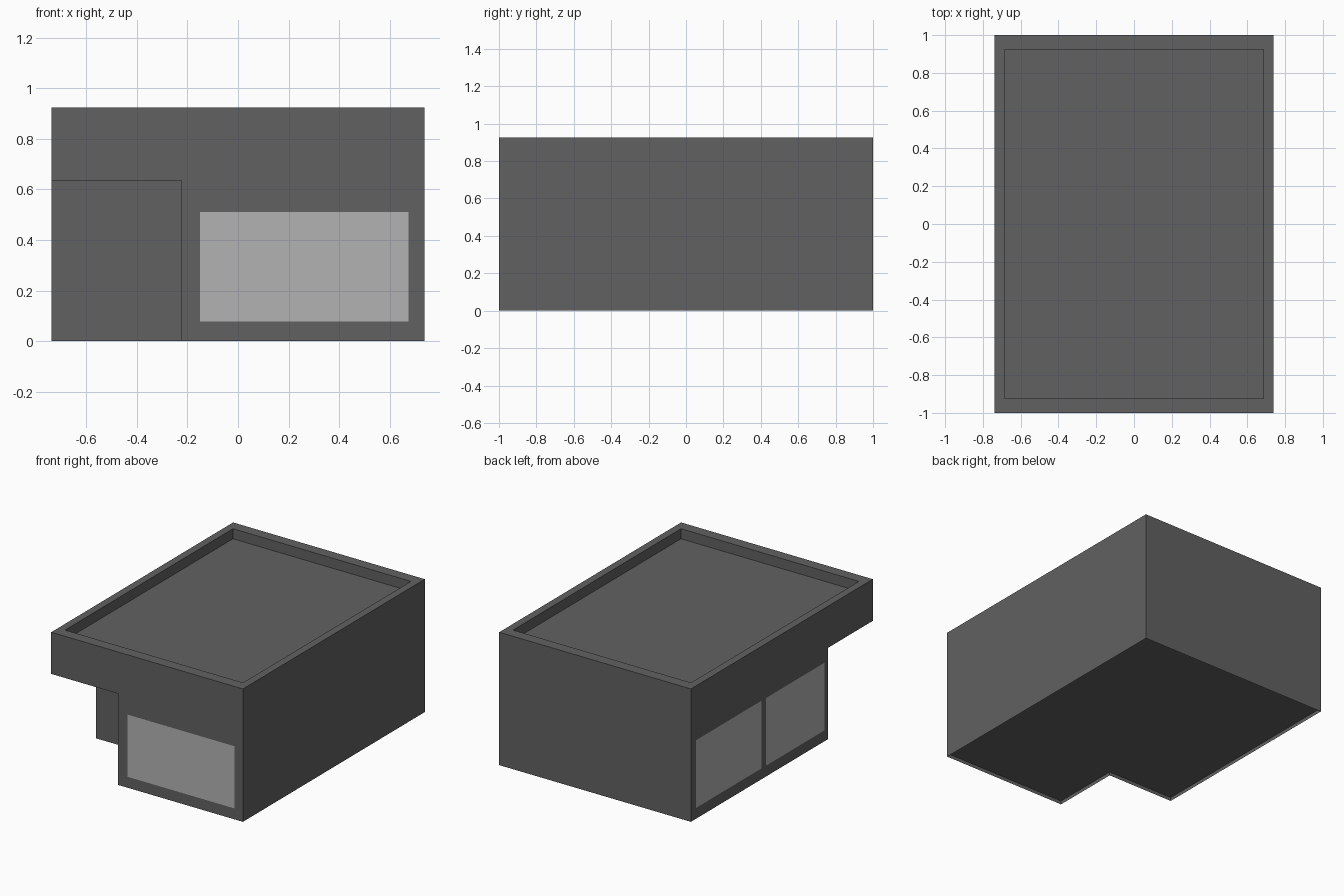
import bpy, bmesh

if "Cube" in bpy.data.objects:
    bpy.data.objects.remove(bpy.data.objects["Cube"])

X, Y, H = 0.738, 1.0, 0.925           # outer half sizes and height
NX, NY, NZ = -0.223, -0.51, 0.635     # porch corner cut: inner x, inner y, ceiling
IX, IY, ROOF = 0.685, 0.923, 0.855    # inside of parapet, roof level
FLOOR = 0.025


def material(name, v):
    m = bpy.data.materials.new(name)
    m.diffuse_color = (v, v, v, 1)
    m.use_nodes = True
    m.node_tree.nodes["Principled BSDF"].inputs["Base Color"].default_value = m.diffuse_color
    return m


def build(name, polys, mat, recalc=False):
    bm = bmesh.new()
    for poly in polys:
        bm.faces.new([bm.verts.new(p) for p in poly])
    bmesh.ops.remove_doubles(bm, verts=bm.verts, dist=1e-5)
    if recalc:
        bmesh.ops.recalc_face_normals(bm, faces=bm.faces)
    me = bpy.data.meshes.new(name)
    bm.to_mesh(me)
    bm.free()
    me.materials.append(mat)
    ob = bpy.data.objects.new(name, me)
    bpy.context.collection.objects.link(ob)
    return ob


def ring(x, y, z):
    return [(-x, -y, z), (x, -y, z), (x, y, z), (-x, y, z)]


def band(a, b):
    return [[a[i], a[(i + 1) % 4], b[(i + 1) % 4], b[i]] for i in range(4)]


wall = material("wall_grey", 0.12)
glass = material("window_grey", 0.45)

# Walls with the porch cut out of the front left corner
shell = [
    [(NX, -Y, 0), (X, -Y, 0), (X, -Y, H), (-X, -Y, H), (-X, -Y, NZ), (NX, -Y, NZ)],
    [(X, -Y, 0), (X, Y, 0), (X, Y, H), (X, -Y, H)],
    [(X, Y, 0), (-X, Y, 0), (-X, Y, H), (X, Y, H)],
    [(-X, Y, 0), (-X, NY, 0), (-X, NY, NZ), (-X, -Y, NZ), (-X, -Y, H), (-X, Y, H)],
    [(-X, NY, 0), (NX, NY, 0), (NX, NY, NZ), (-X, NY, NZ)],
    [(NX, NY, 0), (NX, -Y, 0), (NX, -Y, NZ), (NX, NY, NZ)],
    [(-X, -Y, NZ), (-X, NY, NZ), (NX, NY, NZ), (NX, -Y, NZ)],
]
# Parapet rim, its inner sides and the sunken roof
shell += band(ring(X, Y, H), ring(IX, IY, H))
shell += band(ring(IX, IY, H), ring(IX, IY, ROOF))
shell.append(ring(IX, IY, ROOF))
build("building_shell", shell, wall, recalc=True)

# Floor, slightly above the wall feet, facing down
build("floor", [[(NX, -Y, FLOOR), (NX, NY, FLOOR), (-X, NY, FLOOR),
                 (-X, Y, FLOOR), (X, Y, FLOOR), (X, -Y, FLOOR)]], wall)

# Flush window panes
E = 0.002
f = -Y - E
build("front_window", [[(-0.15, f, 0.077), (0.675, f, 0.077),
                        (0.675, f, 0.51), (-0.15, f, 0.51)]], glass)
s = -X - E
for name, y0, y1 in (("side_window_back", 0.945, 0.225),
                     ("side_window_front", 0.175, -0.465)):
    build(name, [[(s, y0, 0.077), (s, y1, 0.077),
                  (s, y1, 0.548), (s, y0, 0.548)]], glass)
